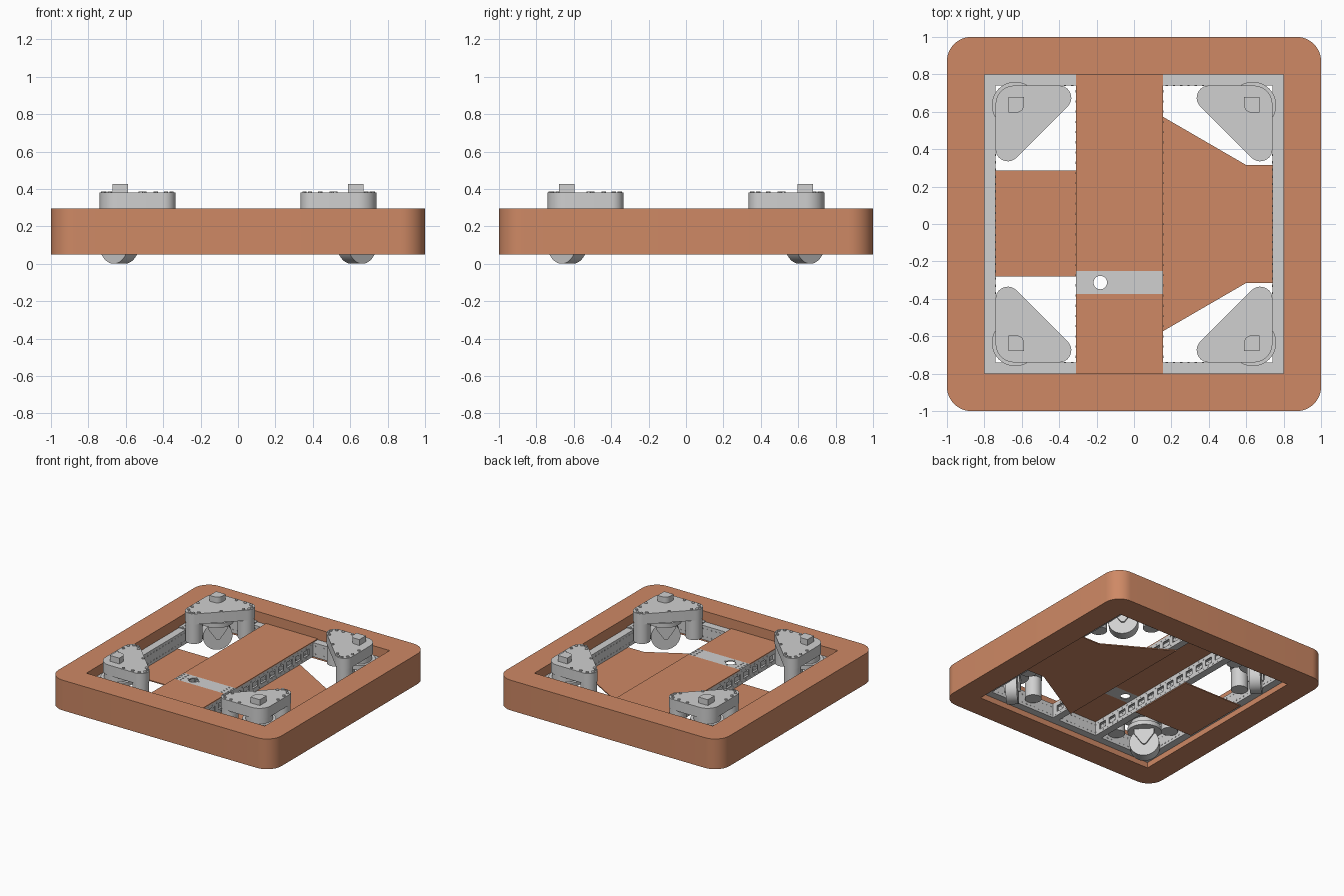
import bpy, bmesh
from math import cos, sin, pi, radians
from mathutils import Matrix, Vector

cube = bpy.data.objects.get("Cube")
if cube:
    bpy.data.objects.remove(cube, do_unlink=True)


def material(name, rgb):
    m = bpy.data.materials.new(name)
    m.use_nodes = True
    m.diffuse_color = (*rgb, 1)
    m.node_tree.nodes["Principled BSDF"].inputs["Base Color"].default_value = (*rgb, 1)
    return m


ORANGE = material("orange", (0.62, 0.25, 0.13))
METAL = material("light metal", (0.63, 0.63, 0.63))


def finish(name, bm, mat):
    bmesh.ops.recalc_face_normals(bm, faces=bm.faces)
    me = bpy.data.meshes.new(name)
    bm.to_mesh(me)
    bm.free()
    me.materials.append(mat)
    me.shade_smooth()
    me.set_sharp_from_angle(angle=radians(30))
    ob = bpy.data.objects.new(name, me)
    bpy.context.collection.objects.link(ob)
    return ob


def slab(name, loops, z0, z1, mat, matrix=Matrix()):
    """Extrude an outline, with any further loops as holes, from z0 to z1."""
    bm = bmesh.new()
    for loop in loops:
        vs = [bm.verts.new((x, y, z0)) for x, y in loop]
        for i, v in enumerate(vs):
            bm.edges.new((v, vs[i - 1]))
    bmesh.ops.triangle_fill(bm, use_beauty=True, edges=bm.edges[:], normal=(0, 0, 1))
    ext = bmesh.ops.extrude_face_region(bm, geom=bm.faces[:])
    top = [g for g in ext["geom"] if isinstance(g, bmesh.types.BMVert)]
    bmesh.ops.translate(bm, verts=top, vec=(0, 0, z1 - z0))
    bm.transform(matrix)
    return finish(name, bm, mat)


def dots(name, points, r, z0, z1, matrix=Matrix()):
    """A group of small fastener heads."""
    bm = bmesh.new()
    for x, y in points:
        bmesh.ops.create_cone(bm, cap_ends=True, segments=10, radius1=r, radius2=r,
                              depth=z1 - z0, matrix=Matrix.Translation((x, y, (z0 + z1) / 2)))
    bm.transform(matrix)
    return finish(name, bm, METAL)


def arc(cx, cy, r, a0, a1, n=10):
    return [(cx + r * cos(radians(a0 + (a1 - a0) * i / n)),
             cy + r * sin(radians(a0 + (a1 - a0) * i / n))) for i in range(n + 1)]


def circle(cx, cy, r, n=32):
    return arc(cx, cy, r, 0, 360, n)[:-1]


def rect(x0, x1, y0, y1):
    return [(x0, y0), (x1, y0), (x1, y1), (x0, y1)]


def spread(a, b, n):
    return [a + (b - a) * i / (n - 1) for i in range(n)]


FLOOR, DECK = 0.095, 0.21      # bottom and top of the frame tubes
OUT, INN = 0.8, 0.74           # frame outer and inner half widths

# Bumper ring with rounded corners
outer = []
for k, (sx, sy) in enumerate([(1, 1), (-1, 1), (-1, -1), (1, -1)]):
    outer += arc(sx * 0.87, sy * 0.87, 0.13, 90 * k, 90 * k + 90, 12)
slab("bumper", [outer, rect(-OUT, OUT, -OUT, OUT)], 0.05, 0.295, ORANGE)

# Perimeter tubes, with hole rows on the inner faces
slab("front_tube", [rect(-OUT, OUT, -OUT, -INN)], FLOOR, DECK, METAL)
slab("back_tube", [rect(-OUT, OUT, INN, OUT)], FLOOR, DECK, METAL)
slab("right_tube", [rect(-OUT, -INN, -INN, INN)], FLOOR, DECK, METAL)
slab("left_tube", [rect(INN, OUT, -INN, INN)], FLOOR, DECK, METAL)
row = [(u, z) for u in spread(-0.68, 0.68, 36) for z in (FLOOR + 0.025, DECK - 0.025)]
for k, side in enumerate(["back", "right", "front", "left"]):
    upright = Matrix.Rotation(k * pi / 2, 4, "Z") @ Matrix.Rotation(pi / 2, 4, "X")
    dots(side + "_tube_fasteners", row, 0.006, -INN - 0.001, -INN + 0.003, upright)

# Hollow slotted rails running front to back under the deck
YZ = Matrix(((0, 0, 1, 0), (1, 0, 0, 0), (0, 1, 0, 0), (0, 0, 0, 1)))
slots = [rect(y - 0.034, y + 0.034, FLOOR + 0.033, DECK - 0.033)
         for y in spread(-0.66, 0.66, 13)]
pins = [(y, z) for y in spread(-0.71, 0.71, 27) for z in (FLOOR + 0.016, DECK - 0.016)]
for name, x0 in (("right_rail", -0.31), ("left_rail", 0.097)):
    x1 = x0 + 0.058
    for side, x in (("outer", x0), ("inner", x1 - 0.007)):
        slab(f"{name}_{side}_wall", [rect(-INN, INN, FLOOR, DECK)] + slots,
             x, x + 0.007, METAL, YZ)
        dots(f"{name}_{side}_fasteners", pins, 0.006, x - 0.002, x + 0.009, YZ)
    slab(name + "_top", [rect(x0, x1, -INN, INN)], DECK - 0.007, DECK, METAL)
    slab(name + "_bottom", [rect(x0, x1, -INN, INN)], FLOOR, FLOOR + 0.007, METAL)

# Deck panels on the rails, split by a metal plate with a round opening
DX0, DX1, PY0, PY1 = -0.31, 0.155, -0.375, -0.25
slab("deck_front", [rect(DX0, DX1, -OUT, PY0)], DECK, DECK + 0.008, ORANGE)
slab("deck_back", [rect(DX0, DX1, PY1, OUT)], DECK, DECK + 0.008, ORANGE)
slab("deck_plate", [rect(DX0, DX1, PY0, PY1), circle(-0.18, -0.313, 0.036)],
     DECK, DECK + 0.008, METAL)
ends = [(x, y) for x in (-0.295, -0.262, 0.11, 0.14) for y in spread(-0.36, -0.265, 4)]
dots("deck_plate_fasteners", ends + circle(-0.18, -0.313, 0.047, 4), 0.007,
     DECK, DECK + 0.011)

# Belly pans below the frame
pan = [(0.1, -0.605), (0.6, -0.315), (0.78, -0.315),
       (0.78, 0.315), (0.6, 0.315), (0.1, 0.605)]
slab("left_belly_pan", [pan], FLOOR - 0.008, FLOOR, ORANGE)
slab("right_belly_pan", [rect(-0.78, -0.255, -0.28, 0.285)], FLOOR - 0.008, FLOOR, ORANGE)


def drive_module(label, sx, sy):
    def at(pts):
        return [(sx * x, sy * y) for x, y in pts]

    def part(name, pts, z0, z1):
        slab(f"{label}_{name}", [at(pts)], z0, z1, METAL)

    # Corner bracket on the frame
    part("bracket", [(0.385, INN), (INN, INN), (INN, 0.385), (OUT, 0.385),
                     (OUT, OUT), (0.385, OUT)], DECK, DECK + 0.008)
    line = spread(0.4, 0.775, 14)
    dots(label + "_bracket_fasteners", at([(u, 0.772) for u in line] +
         [(0.772, u) for u in line[:-1]]), 0.008, DECK, DECK + 0.012)

    # Rounded triangular housing, with bolts, sensor cap and turntable
    part("housing", arc(0.64, 0.64, 0.1, 0, 90) + arc(0.4, 0.675, 0.065, 90, 225)
         + arc(0.675, 0.4, 0.065, 225, 360), 0.295, 0.38)
    half = [(0.52, 0.722), (0.44, 0.72), (0.385, 0.715), (0.355, 0.685),
            (0.355, 0.65), (0.385, 0.622)]
    dots(label + "_housing_bolts", at(half + [(y, x) for x, y in half] + [(0.5, 0.5)]),
         0.012, 0.38, 0.386)
    part("sensor_cap", [(0.672, 0.595), (0.672, 0.68), (0.588, 0.68)]
         + arc(0.63, 0.637, 0.042, 180, 270, 8), 0.38, 0.427)
    part("turntable", circle(0.635, 0.635, 0.125, 40), DECK + 0.005, 0.25)
    part("turntable_hub", circle(0.635, 0.635, 0.1), 0.25, 0.295)

    # Two motors hanging under the arms
    part("motor_a", circle(0.4, 0.675, 0.062), 0.135, 0.295)
    part("motor_b", circle(0.675, 0.4, 0.062), 0.135, 0.295)

    # Wheel with its axle pointing to the middle, held in a V fork
    axis = Vector((sx, sy, 0)).normalized()
    side = Vector((0, 0, 1)).cross(axis)
    place = Matrix((side, (0, 0, 1), axis)).transposed().to_4x4()
    place.translation = (sx * 0.635, sy * 0.635, 0.11)
    slab(label + "_wheel", [circle(0, 0, 0.11, 40)], -0.042, 0.042, METAL, place)
    fork = [(-0.075, 0.11), (-0.075, 0.07)] + arc(0, 0, 0.022, 215, 325, 6) \
        + [(0.075, 0.07), (0.075, 0.11)]
    for name, w in (("inner", -0.06), ("outer", 0.045)):
        slab(f"{label}_fork_{name}", [fork], w, w + 0.015, METAL, place)


for label, sx, sy in (("front_right", -1, -1), ("front_left", 1, -1),
                      ("back_right", -1, 1), ("back_left", 1, 1)):
    drive_module(label, sx, sy)
